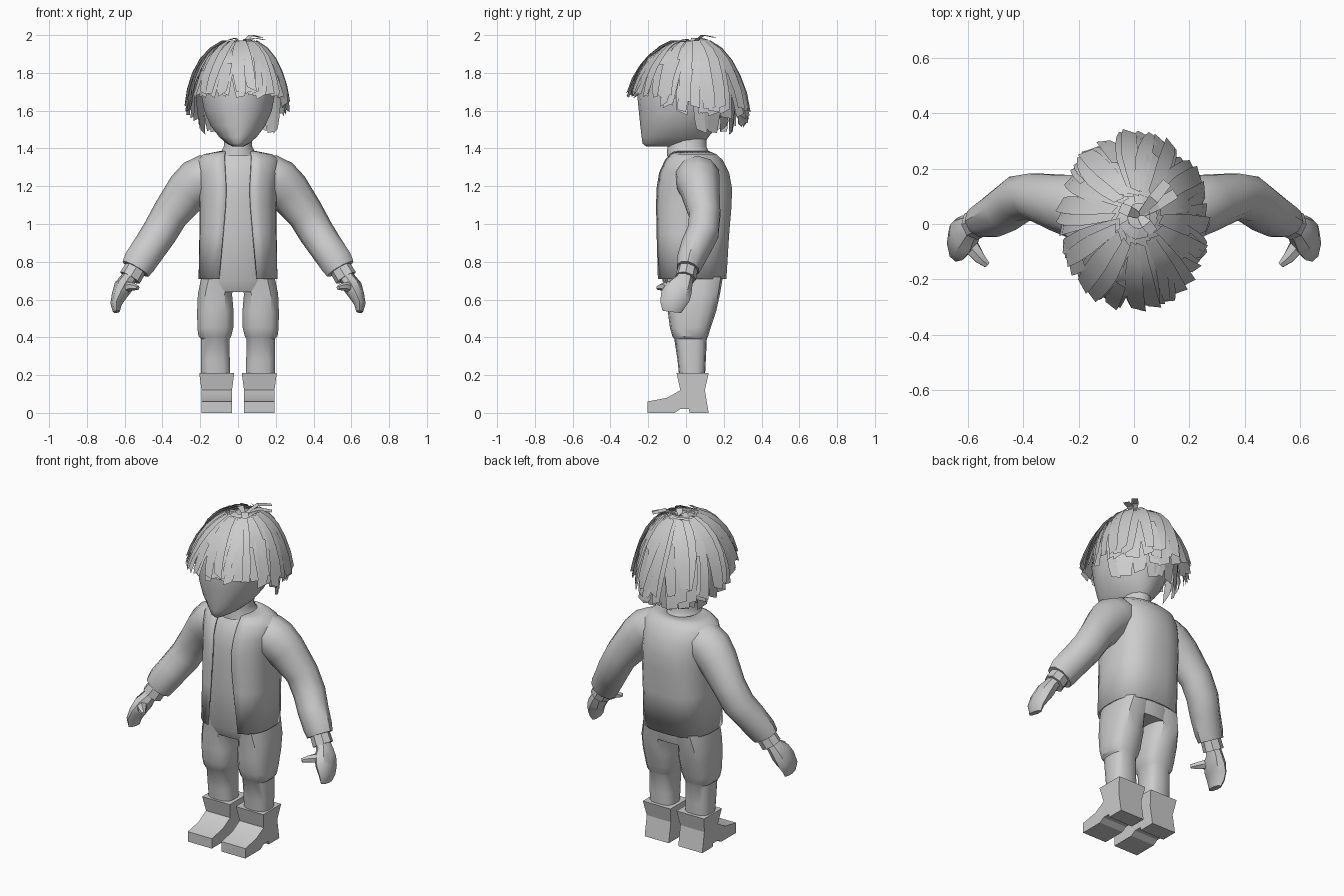
import bpy, bmesh, math, random
from mathutils import Vector

if "Cube" in bpy.data.objects:
    bpy.data.objects.remove(bpy.data.objects["Cube"])

random.seed(4)
grey = bpy.data.materials.new("plain grey")
grey.diffuse_color = (0.6, 0.6, 0.6, 1)
grey.use_nodes = True
grey.node_tree.nodes["Principled BSDF"].inputs["Base Color"].default_value = grey.diffuse_color


def finish(name, bm, angle=40):
    bmesh.ops.recalc_face_normals(bm, faces=bm.faces)
    me = bpy.data.meshes.new(name)
    bm.to_mesh(me)
    bm.free()
    ob = bpy.data.objects.new(name, me)
    bpy.context.collection.objects.link(ob)
    me.materials.append(grey)
    bpy.ops.object.select_all(action='DESELECT')
    ob.select_set(True)
    bpy.context.view_layer.objects.active = ob
    bpy.ops.object.shade_smooth_by_angle(angle=math.radians(angle))
    return ob


def loft(name, rings, closed=True, angle=40, side=1):
    """Skin a list of point rings; closed rings also get end caps."""
    bm = bmesh.new()
    vs = [[bm.verts.new((p[0] * side, p[1], p[2])) for p in r] for r in rings]
    n = len(vs[0])
    for a, b in zip(vs, vs[1:]):
        for i in range(n if closed else n - 1):
            j = (i + 1) % n
            bm.faces.new((a[i], a[j], b[j], b[i]))
    if closed:
        bm.faces.new(vs[0])
        bm.faces.new(vs[-1])
    return finish(name, bm, angle)


def power(v, e):
    return math.copysign(abs(v) ** e, v)


def section(z, cx, hx, y0, y1, n=16, e=1.0, gap=0.0):
    """Horizontal rounded section; a gap leaves it open at the front."""
    cy, hy = (y0 + y1) / 2, (y1 - y0) / 2
    a0 = math.asin((gap / hx) ** (1 / e)) if gap else 0
    pts = []
    for i in range(n):
        a = a0 + (2 * math.pi - 2 * a0) * i / ((n - 1) if gap else n)
        pts.append((cx + hx * power(math.sin(a), e), cy - hy * power(math.cos(a), e), z))
    return pts


def limb(name, stations, n=10, side=1, angle=40):
    """Tube through stations (x, y, z, half thickness, half depth)."""
    cs = [Vector(s[:3]) for s in stations]
    rings = []
    for i, s in enumerate(stations):
        d = (cs[min(i + 1, len(cs) - 1)] - cs[max(i - 1, 0)]).normalized()
        u = d.cross(Vector((0, 1, 0))).normalized()
        v = u.cross(d)
        rings.append([cs[i] + u * s[3] * math.cos(2 * math.pi * k / n)
                      + v * s[4] * math.sin(2 * math.pi * k / n) for k in range(n)])
    return loft(name, rings, angle=angle, side=side)


# Head: narrow chin, flat jaw underside
HEAD = [(1.41, .03, -.21, .06), (1.425, .06, -.23, .09), (1.46, .10, -.235, .12),
        (1.52, .147, -.242, .16), (1.60, .182, -.25, .2), (1.70, .2, -.26, .225),
        (1.80, .203, -.245, .235), (1.88, .175, -.2, .205), (1.93, .11, -.12, .14),
        (1.95, .04, -.03, .06)]
loft("head", [section(z, 0, hx, a, b, 18, .95) for z, hx, a, b in HEAD], angle=60)
loft("neck", [section(z, 0, hx, a, b, 14) for z, hx, a, b in
              [(1.36, .11, -.1, .14), (1.385, .09, -.1, .12), (1.41, .077, -.098, .108),
               (1.46, .075, -.09, .11)]])

# Jacket: open at the front, over an inner shirt; rounder towards the shoulders
TORSO = [(.71, .205, -.155, .21, .1, .75), (.95, .2, -.157, .225, .078, .75),
         (1.10, .2, -.158, .238, .065, .77), (1.19, .205, -.156, .24, .062, .85),
         (1.27, .215, -.145, .225, .067, .92), (1.335, .215, -.115, .192, .07, .95),
         (1.365, .18, -.092, .16, .07, .95), (1.382, .09, -.085, .12, .065, .95)]
jacket = loft("jacket", [section(z, 0, hx, a, b, 22, e, g) for z, hx, a, b, g, e in TORSO],
              closed=False)
thick = jacket.modifiers.new("cloth", 'SOLIDIFY')
thick.thickness = .01
thick.offset = 0
shirt = [(.64, .185, -.095, .175, .78), (.70, .187, -.125, .19, .78)]
shirt += [(z, hx - .018, a + .014, b - .018, e) for z, hx, a, b, g, e in TORSO[1:]]
loft("shirt_and_hips", [section(z, 0, hx, a, b, 20, e) for z, hx, a, b, e in shirt])

BOOT = [(.12, 0), (.02, 0), (.015, .02), (-.03, .02), (-.06, 0), (-.205, 0), (-.205, .06),
        (-.1, .08), (-.03, .12), (-.05, .21), (.12, .21), (.1, .12)]

for side, tag in ((1, "left"), (-1, "right")):
    # Sleeve, cuff, hand and thumb
    limb(tag + "_sleeve", [(.08, .055, 1.27, .095, .1), (.17, .06, 1.25, .118, .12),
                           (.21, .065, 1.225, .125, .118), (.265, .077, 1.175, .117, .106),
                           (.36, .1, 1.05, .098, .086), (.415, .09, .955, .094, .087),
                           (.465, .053, .88, .09, .083), (.52, .02, .8, .088, .072),
                           (.542, .01, .762, .08, .062)], side=side)
    limb(tag + "_cuff", [(.53, .015, .785, .058, .052), (.572, -.002, .715, .06, .056)],
         n=8, side=side)
    limb(tag + "_hand", [(.56, .0, .74, .038, .042), (.588, -.012, .7, .042, .05),
                         (.608, -.035, .665, .05, .072), (.63, -.055, .62, .04, .08),
                         (.646, -.07, .575, .03, .068), (.644, -.075, .535, .018, .05)],
         n=8, side=side)
    limb(tag + "_thumb", [(.61, -.04, .66, .034, .036), (.585, -.085, .667, .027, .03),
                          (.555, -.125, .668, .02, .022), (.53, -.148, .662, .012, .012)],
         n=6, side=side)

    # Trouser leg with a loose knee and a slimmer shin
    LEG = [(.72, .1, .095, -.11, .195), (.63, .122, .092, -.1, .18), (.54, .12, .098, -.097, .16),
           (.45, .12, .097, -.085, .13), (.405, .123, .088, -.072, .117), (.39, .12, .076, -.062, .11),
           (.28, .12, .078, -.045, .105), (.18, .117, .078, -.035, .1)]
    loft(tag + "_trouser_leg", [section(z, cx, hx, a, b, 14, .7) for z, cx, hx, a, b in LEG],
         side=side, angle=35)

    # Boot: side profile swept across, flaring at the shaft top
    rings = []
    for inner in (True, False):
        ring = []
        for y, z in BOOT:
            flare = .012 * max(0, (z - .12) / .09)
            ring.append(((.032 - flare) if inner else (.193 + flare), y, z))
        rings.append(ring)
    loft(tag + "_boot", rings, angle=20, side=side)

# Hair: overlapping flat locks radiating from the crown
CROWN = Vector((.02, .03, 0))


def lock(bm, az, z_start, z_end, width, lift, flare):
    steps = 5
    t0, t1 = (math.acos(max(-1, min(1, (z - 1.62) / .345))) for z in (z_start, z_end))
    rows = []
    lean = random.uniform(-.1, .1)
    for i in range(steps + 1):
        f = i / steps
        t = t0 + (t1 - t0) * f
        r = math.sin(min(t, 1.5)) ** .88 * (1 + lift + flare * f * f)
        twist = az + .1 * f * math.sin(az * 7) + lean * f
        out = Vector((math.cos(twist), math.sin(twist), 0))
        across = Vector((-out.y, out.x, 0))
        c = Vector((out.x * r * .238, out.y * r * .272 + .005, 1.62 + (.345 + lift * .3) * math.cos(t)))
        c += CROWN * (1 - min(1, r))
        w = width * min(1, .15 + 1.2 * math.sin(min(t, 1.57))) * (1 - .25 * f ** 4)
        tip = random.uniform(-.015, .015) if i == steps else 0
        tilt = out * (lift * .08 + .003)
        rows.append((bm.verts.new(c - across * w + Vector((0, 0, tip)) - tilt),
                     bm.verts.new(c + across * w - Vector((0, 0, tip)) + tilt)))
    for a, b in zip(rows, rows[1:]):
        bm.faces.new((a[0], a[1], b[1], b[0]))


bm = bmesh.new()
# (count, start height, raise of the ends, half width, lift, flare)
LAYERS = [(24, 1.962, 0, .045, .0, .05), (22, 1.955, .03, .038, .03, .06),
          (18, 1.95, .09, .034, .055, .06), (20, 1.86, .05, .03, .05, .05)]
for count, z0, rise, width, lift, flare in LAYERS:
    for k in range(count):
        az = 2 * math.pi * (k + random.uniform(-.3, .3)) / count
        back = math.sin(az)
        end = 1.605 - .075 * back + rise * (.4 + max(0, back) * .6) + random.uniform(-.025, .025)
        if back < -.5:
            end = max(end, 1.685) - rise * .3
        lock(bm, az, z0 - random.uniform(0, .06) * (z0 < 1.9), end, width * random.uniform(.8, 1.15),
             lift + random.uniform(0, .025), flare + .08 * max(0, back) + .06 * max(0, -back))
# Longer locks hugging the nape and behind the ears
for k in range(13):
    az = math.radians(12 + 13 * k)
    lock(bm, az, 1.80, 1.49 + random.uniform(-.02, .03), .04, -.05, -.08)
finish("hair_locks", bm, 30)

# Loose tuft standing up at the crown
bm = bmesh.new()
for dx, dy, top in ((.13, .08, 1.985), (.1, .12, 2.0), (-.07, .03, 1.985), (.05, -.06, 1.98)):
    d = Vector((dx, dy, 0))
    side = Vector((-dy, dx, 0)).normalized() * .02
    base = Vector((.02, .03, 1.95))
    rows = []
    for f, z, w in ((0, 1.95, .5), (.5, top, 1), (1, top - .012, .9)):
        c = Vector((base.x, base.y, z)) + d * f
        rows.append((bm.verts.new(c - side * w), bm.verts.new(c + side * w)))
    for a, b in zip(rows, rows[1:]):
        bm.faces.new((a[0], a[1], b[1], b[0]))
finish("hair_tuft", bm, 30)
